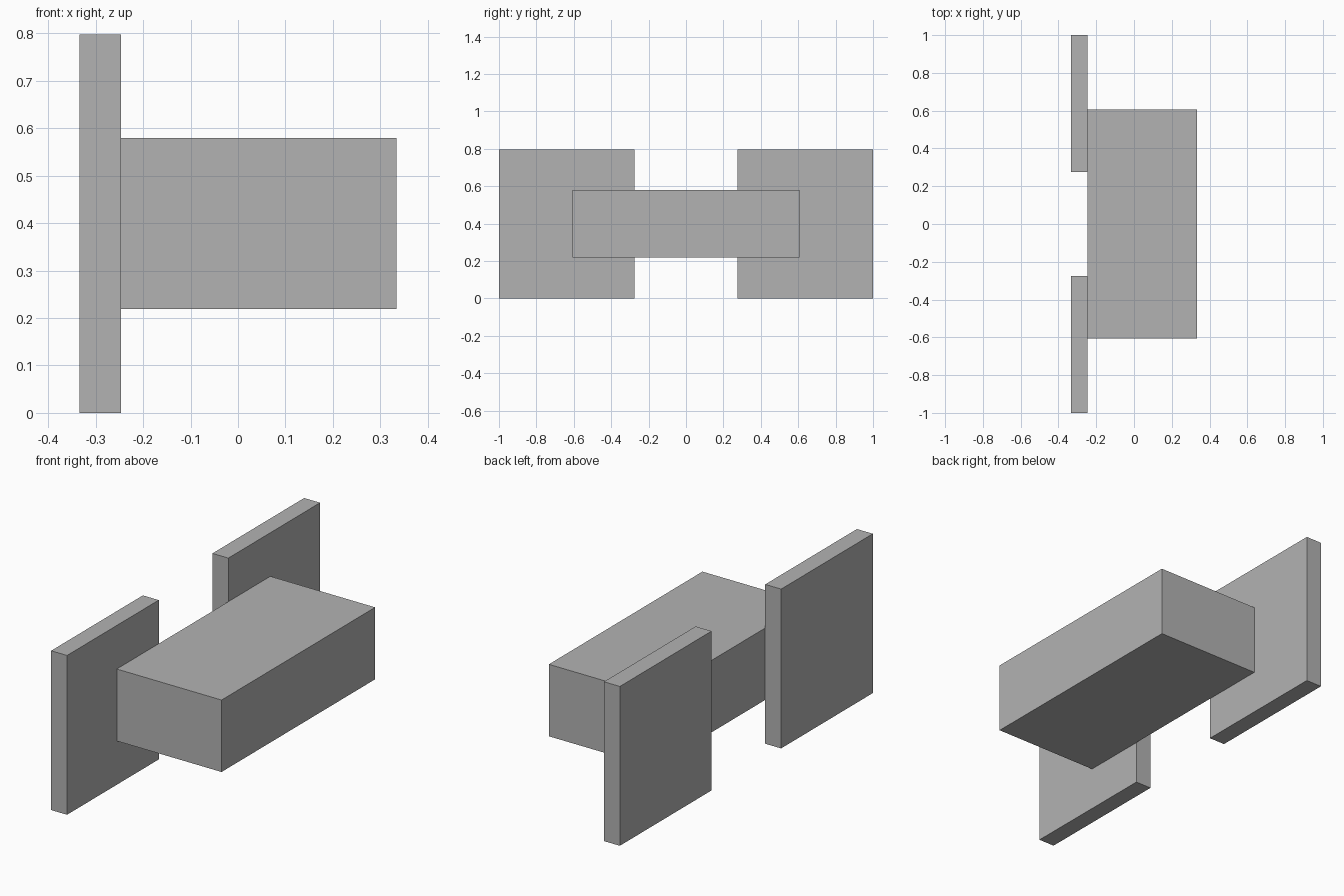
import bpy

if "Cube" in bpy.data.objects:
    bpy.data.objects.remove(bpy.data.objects["Cube"], do_unlink=True)

# Single plain grey for every part
grey = bpy.data.materials.new("plain_grey")
grey.use_nodes = True
colour = (0.45, 0.45, 0.45, 1)
grey.diffuse_color = colour
grey.node_tree.nodes["Principled BSDF"].inputs["Base Color"].default_value = colour


def box(name, low, high):
    """Flat-sided box between two opposite corners."""
    centre = [(a + b) / 2 for a, b in zip(low, high)]
    bpy.ops.mesh.primitive_cube_add(size=1, location=centre)
    part = bpy.context.object
    part.name = name
    part.scale = [b - a for a, b in zip(low, high)]
    bpy.ops.object.transform_apply(location=False, rotation=False, scale=True)
    part.data.materials.append(grey)
    return part


side = 0.334        # half the overall width
joint = -0.246      # plane where the plates meet the block
height = 0.797

# Central block, held at mid height
box("central_block", (joint, -0.607, 0.219), (side, 0.607, 0.579))

# Upright plates at both ends
inner, outer = 0.275, 1.0
box("front_plate", (-side, -outer, 0), (joint, -inner, height))
box("back_plate", (-side, inner, 0), (joint, outer, height))
